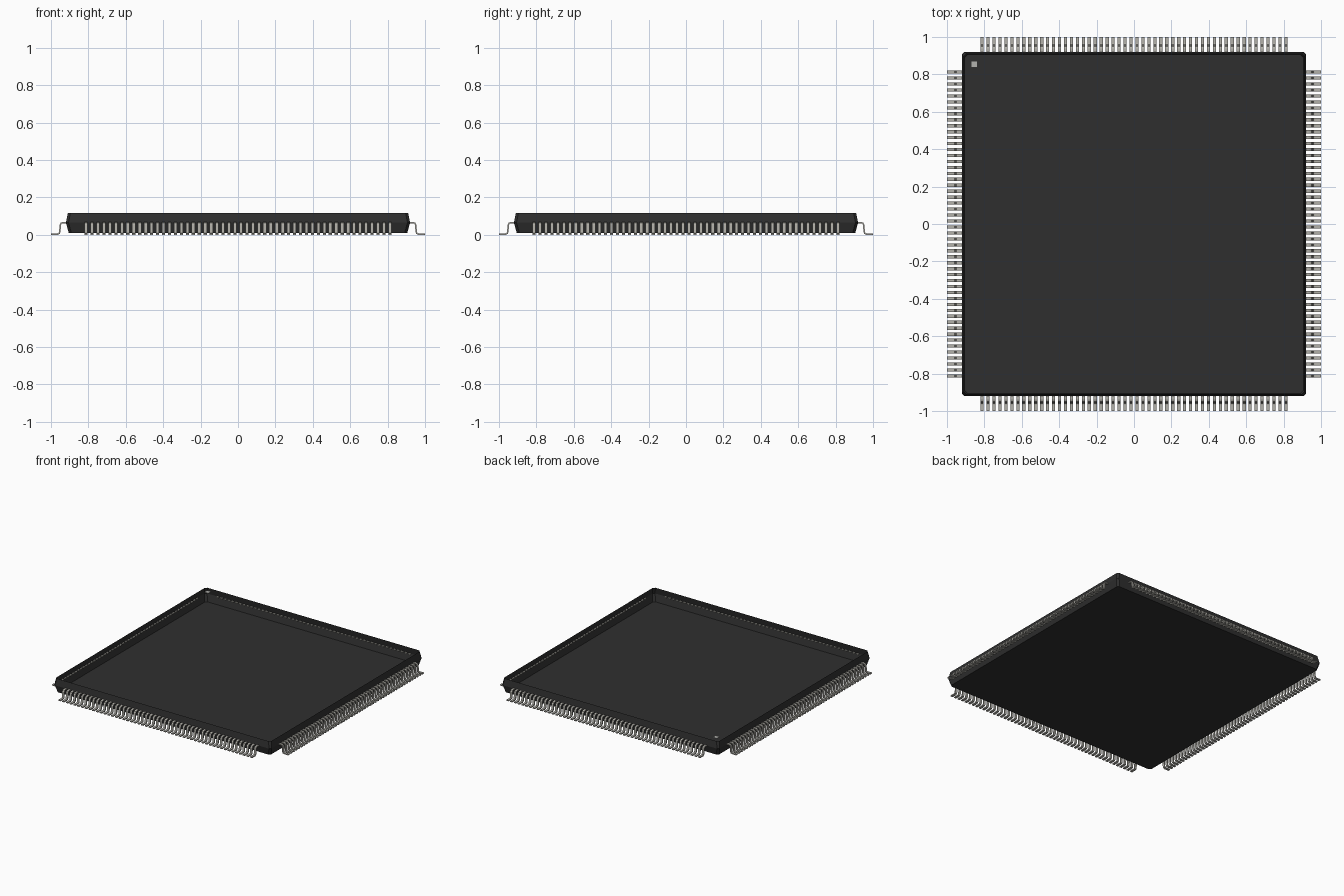
import bpy, bmesh, math
from mathutils import Vector, Matrix

cube = bpy.data.objects.get("Cube")
if cube:
    bpy.data.objects.remove(cube, do_unlink=True)


def material(name, rgb):
    m = bpy.data.materials.new(name)
    m.use_nodes = True
    m.diffuse_color = (*rgb, 1)
    m.node_tree.nodes["Principled BSDF"].inputs["Base Color"].default_value = (*rgb, 1)
    return m


BLACK = material("black plastic", (0.028, 0.028, 0.028))
METAL = material("tinned metal", (0.45, 0.44, 0.40))
MARK = material("light grey mark", (0.45, 0.45, 0.43))


def finish(bm, name, mat):
    bmesh.ops.recalc_face_normals(bm, faces=bm.faces)
    mesh = bpy.data.meshes.new(name)
    bm.to_mesh(mesh)
    bm.free()
    mesh.materials.append(mat)
    ob = bpy.data.objects.new(name, mesh)
    bpy.context.collection.objects.link(ob)
    return ob


# Body: open-topped shell with chamfered corners, widest at the pin line
def ring(bm, half, z, cut=0.014):
    corners = []
    for i in range(4):
        rot = Matrix.Rotation(i * math.pi / 2, 3, 'Z')
        for p in ((half, half - cut), (half - cut, half)):
            corners.append(bm.verts.new(rot @ Vector((*p, z))))
    return corners


bm = bmesh.new()
rings = [ring(bm, h, z) for h, z in ((0.905, 0.01), (0.92, 0.065), (0.91, 0.115))]
bm.faces.new(rings[0][::-1])
for low, high in zip(rings, rings[1:]):
    for i in range(8):
        j = (i + 1) % 8
        bm.faces.new((low[i], low[j], high[j], high[i]))
body = finish(bm, "body_shell", BLACK)
# make sure the shell faces outward
if body.data.polygons[0].normal.z > 0:
    body.data.flip_normals()

# Pins: gull-wing strips, thickened from a centre line (distance out, height)
PATH = [(0.908, 0.064), (0.938, 0.064), (0.946, 0.061), (0.950, 0.053),
        (0.953, 0.015), (0.956, 0.007), (0.964, 0.004), (1.0, 0.004)]
COUNT, SPAN, WIDTH, THICK = 52, 0.812, 0.017, 0.008


def outline():
    pts = [Vector(p) for p in PATH]
    upper, lower = [], []
    for i, p in enumerate(pts):
        t = (pts[min(i + 1, len(pts) - 1)] - pts[max(i - 1, 0)]).normalized()
        if i in (0, len(pts) - 1):
            t = Vector((1, 0))
        n = Vector((-t.y, t.x)) * THICK / 2
        upper.append(p + n)
        lower.append(p - n)
    for q in lower:
        q.y = max(q.y, 0)
    return upper, lower


upper, lower = outline()
for k, side in enumerate(("left", "back", "right", "front")):
    bm = bmesh.new()
    rot = Matrix.Rotation(k * math.pi / 2, 3, 'Z')
    for i in range(COUNT):
        c = -SPAN + 2 * SPAN * i / (COUNT - 1)
        rows = []
        for u, l in zip(upper, lower):
            a, b = c - WIDTH / 2, c + WIDTH / 2
            rows.append([bm.verts.new(rot @ Vector(v)) for v in
                         ((u.x, a, u.y), (u.x, b, u.y), (l.x, b, l.y), (l.x, a, l.y))])
        for r, s in zip(rows, rows[1:]):
            for e in range(4):
                f = (e + 1) % 4
                bm.faces.new((r[e], r[f], s[f], s[e]))
        bm.faces.new(rows[0])
        bm.faces.new(rows[-1])
    finish(bm, side + "_pins", METAL)

# Small square mark for the first pin, level with the rim
bm = bmesh.new()
bmesh.ops.create_cube(bm, size=1)
bmesh.ops.scale(bm, vec=(0.034, 0.034, 0.003), verts=bm.verts)
bmesh.ops.translate(bm, vec=(-0.855, 0.855, 0.1145), verts=bm.verts)
finish(bm, "first_pin_mark", MARK)
